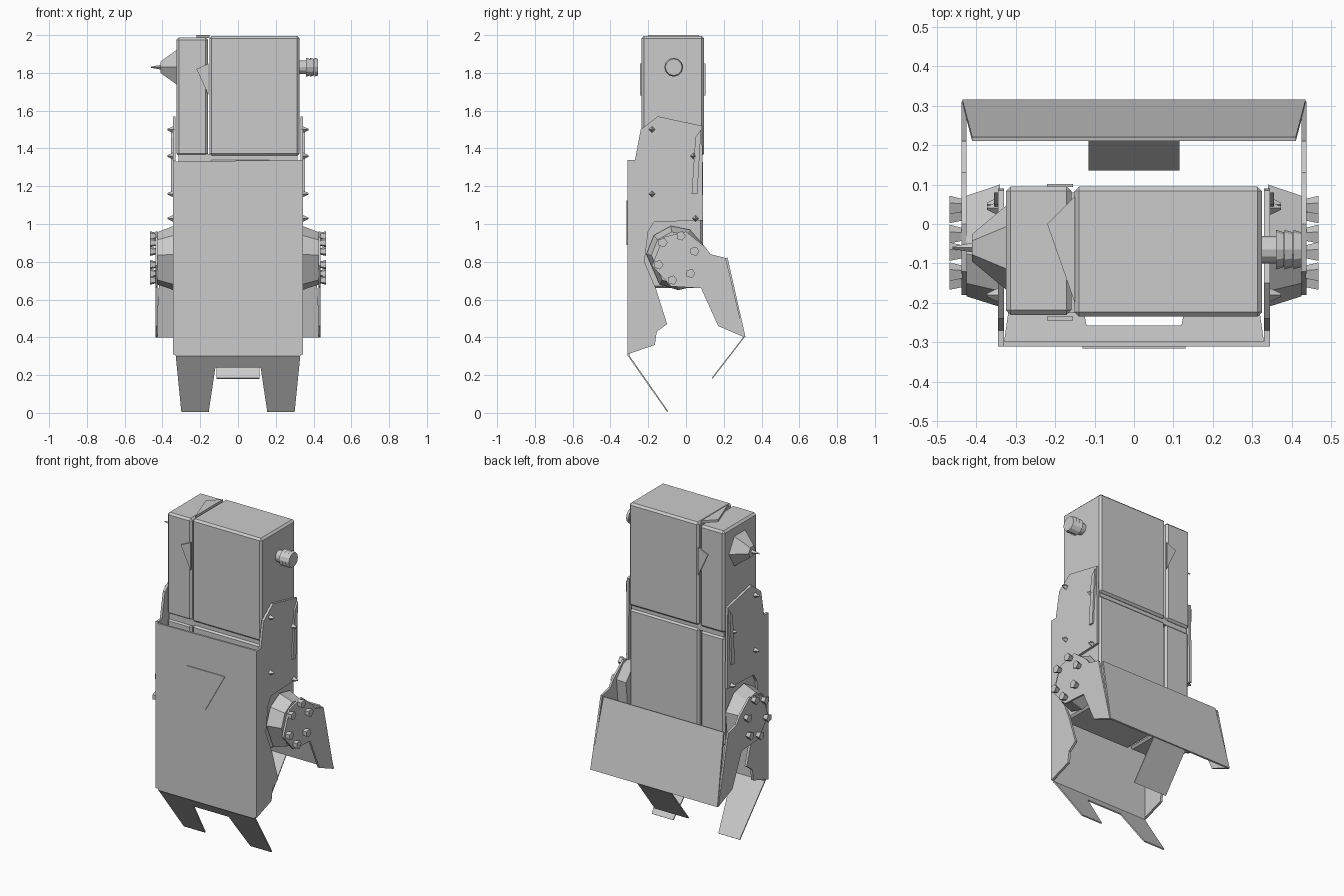
import bpy, bmesh, math
from mathutils import Vector, Matrix

if "Cube" in bpy.data.objects:
    bpy.data.objects.remove(bpy.data.objects["Cube"])

GREY = (0.6, 0.6, 0.6, 1)
grey = bpy.data.materials.new("plain_grey")
grey.use_nodes = True
grey.diffuse_color = GREY
grey.node_tree.nodes["Principled BSDF"].inputs["Base Color"].default_value = GREY


def finish(name, bm):
    bmesh.ops.recalc_face_normals(bm, faces=bm.faces)
    mesh = bpy.data.meshes.new(name)
    bm.to_mesh(mesh)
    bm.free()
    mesh.materials.append(grey)
    obj = bpy.data.objects.new(name, mesh)
    bpy.context.collection.objects.link(obj)
    return obj


def plate(name, points, push):
    """Flat polygon pushed out into a solid."""
    bm = bmesh.new()
    face = bm.faces.new([bm.verts.new(p) for p in points])
    out = bmesh.ops.extrude_face_region(bm, geom=[face])["geom"]
    moved = [v for v in out if isinstance(v, bmesh.types.BMVert)]
    bmesh.ops.translate(bm, verts=moved, vec=Vector(push))
    return finish(name, bm)


def side_plate(name, profile, x, depth):
    return plate(name, [(x, y, z) for y, z in profile], (depth, 0, 0))


def block(name, low, high, bevel=0.012):
    bm = bmesh.new()
    low, high = Vector(low), Vector(high)
    bmesh.ops.create_cube(bm, size=1)
    bmesh.ops.scale(bm, vec=high - low, verts=bm.verts)
    bmesh.ops.translate(bm, vec=(low + high) / 2, verts=bm.verts)
    obj = finish(name, bm)
    if bevel:
        mod = obj.modifiers.new("edges", "BEVEL")
        mod.width, mod.segments = bevel, 1
    return obj


def peg(name, x, y, z, r1, r2, length, side, sides=5):
    """Cone or cylinder standing out from a side wall."""
    bm = bmesh.new()
    bmesh.ops.create_cone(bm, cap_ends=True, segments=sides, radius1=r1, radius2=r2, depth=length)
    bm.transform(Matrix.Translation((side * (x + length / 2), y, z))
                 @ Matrix.Rotation(side * math.pi / 2, 4, "Y"))
    return finish(name, bm)


# Upper and lower bodies, each split by a narrow upright seam
seam = -0.155
for name, z0, z1, back in (("head", 1.36, 1.995, 0.095), ("lower_body", 0.66, 1.34, 0.09)):
    block(name + "_main", (seam + 0.004, -0.235, z0), (0.325, back, z1))
    block(name + "_side", (-0.325, -0.23, z0), (seam - 0.004, back, z1 - 0.008))
block("neck", (-0.315, -0.225, 1.33), (0.315, 0.08, 1.37), 0)

# Torn slivers along the head seam
plate("front_sliver", [(-0.22, -0.234, 1.82), (-0.155, -0.234, 1.85), (-0.155, -0.234, 1.68)], (0, -0.01, 0))
plate("back_sliver", [(-0.22, 0.094, 1.82), (-0.155, 0.094, 1.85), (-0.155, 0.094, 1.68)], (0, 0.008, 0))
plate("top_sliver", [(-0.22, 0, 1.985), (-0.15, 0.07, 1.985), (-0.15, -0.2, 1.985)], (0, 0, 0.015))

# Front shield and raised triangle
plate("front_shield", [(-0.34, -0.31, 1.33), (0.335, -0.31, 1.34), (0.33, -0.31, 0.3), (-0.33, -0.31, 0.3)],
      (0, 0.012, 0))
plate("triangle_badge", [(-0.13, -0.31, 1.125), (0.13, -0.31, 1.125), (0, -0.31, 0.89)], (0, -0.005, 0))

# Front claw: slanted sheet with two prongs
claw = [(-0.33, 0), (0.33, 0), (0.3, 1), (0.155, 1), (0.12, 0.22),
        (-0.12, 0.22), (-0.155, 1), (-0.3, 1)]
plate("front_claw", [(x, -0.31 + 0.21 * t, 0.305 - 0.3 * t) for x, t in claw], (0, 0.006, 0.004))

# Side cheeks joining shield and head
cheek = [(-0.31, 0.31), (-0.165, 0.36), (-0.155, 0.43), (-0.1, 0.47), (-0.16, 0.66),
         (-0.22, 0.8), (-0.2, 0.96), (-0.17, 1.01), (0.09, 1.02), (0.085, 1.52),
         (-0.15, 1.57), (-0.24, 1.5), (-0.27, 1.34), (-0.31, 1.34)]
hub = [(-0.21, 0.84), (-0.17, 0.94), (-0.08, 0.99), (0.02, 0.97), (0.1, 0.88),
       (0.08, 0.68), (-0.04, 0.65), (-0.14, 0.68)]
arm = [(-0.12, 0.93), (0, 0.96), (0.1, 0.88), (0.13, 0.84), (0.21, 0.82),
       (0.31, 0.4), (0.17, 0.46), (0.08, 0.66), (-0.08, 0.67), (-0.18, 0.78)]
slat = [(0.03, 1.16), (0.06, 1.16), (0.08, 1.5), (0.05, 1.46)]

for side, label in ((1, "left"), (-1, "right")):
    side_plate(label + "_cheek", cheek, side * 0.33, side * 0.015)
    side_plate(label + "_slat", slat, side * 0.345, side * 0.01)
    side_plate(label + "_arm", arm, side * 0.425, side * 0.012)

    # Hub narrows toward its outer face
    drum = side_plate(label + "_hub", hub, side * 0.34, side * 0.085)
    for v in drum.data.vertices:
        if abs(v.co.x) > 0.4:
            v.co.y = -0.06 + (v.co.y + 0.06) * 0.82
            v.co.z = 0.81 + (v.co.z - 0.81) * 0.82

    # Hub bolts around the pivot
    for i in range(6):
        a = i * math.tau / 6 + 0.3
        peg(label + "_hub_bolt", 0.435, -0.05 + 0.1 * math.cos(a), 0.82 + 0.12 * math.sin(a),
            0.018, 0.026, 0.032, side)
    # Small rivets
    for y, z in ((-0.18, 1.5), (-0.18, 1.16), (0.05, 1.03), (0.04, 1.36)):
        peg(label + "_rivet", 0.343, y, z, 0.018, 0.004, 0.03, side, 4)

# Rear claw: slanted sheet between the arms, then a tongue
plate("rear_sheet", [(-0.41, 0.21, 0.82), (0.41, 0.21, 0.82), (0.435, 0.305, 0.4), (-0.435, 0.305, 0.4)],
      (0, 0.01, 0.002))
plate("rear_tongue", [(-0.115, 0.31, 0.4), (0.115, 0.31, 0.4), (0.115, 0.14, 0.18), (-0.115, 0.14, 0.18)],
      (0, -0.004, 0.005))

# Head side fittings: ribbed knob on the left, pointed boss on the right
peg("knob_stem", 0.32, -0.065, 1.83, 0.035, 0.035, 0.05, 1, 12)
for i in range(3):
    peg("knob_rib", 0.36 + i * 0.022, -0.065, 1.83, 0.05, 0.044, 0.02, 1, 12)
peg("right_boss", 0.32, -0.06, 1.83, 0.11, 0.035, 0.09, -1, 6)
peg("right_boss_tip", 0.41, -0.06, 1.83, 0.012, 0.003, 0.05, -1, 4)
